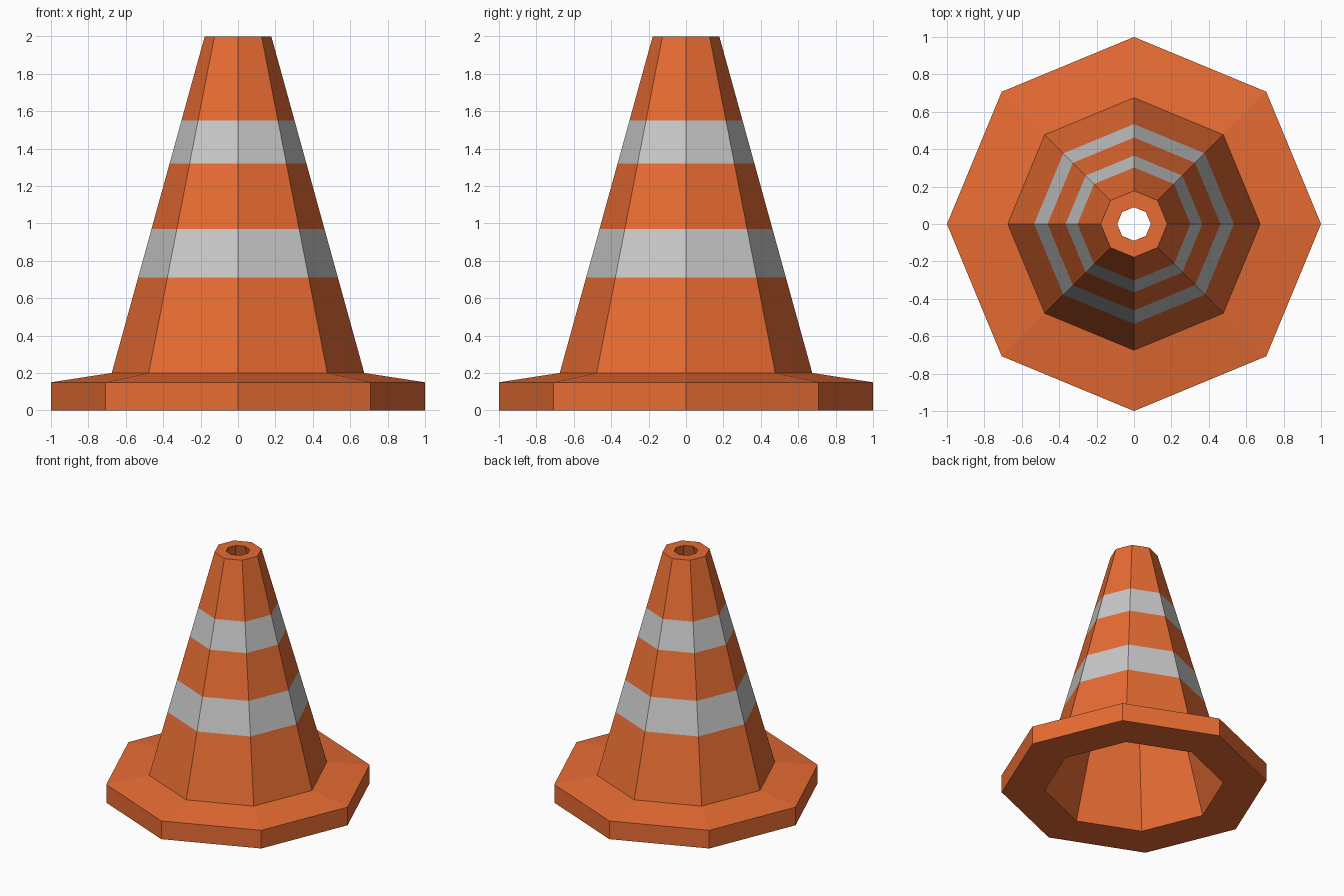
import bpy
import bmesh
from math import cos, sin, pi

cube = bpy.data.objects.get("Cube")
if cube:
    bpy.data.objects.remove(cube, do_unlink=True)

SIDES = 8


def make_material(name, rgb):
    mat = bpy.data.materials.new(name)
    mat.use_nodes = True
    color = (*rgb, 1.0)
    mat.diffuse_color = color
    mat.node_tree.nodes["Principled BSDF"].inputs["Base Color"].default_value = color
    return mat


orange = make_material("orange_plastic", (0.8, 0.15, 0.033))
grey = make_material("reflective_grey", (0.58, 0.58, 0.58))


def lathe(name, profile, materials, striped=()):
    """Spin an (r, z) profile into flat sides; striped lists grey segments."""
    bm = bmesh.new()
    rings = [[bm.verts.new((r * cos(2 * pi * i / SIDES), r * sin(2 * pi * i / SIDES), z))
              for i in range(SIDES)] for r, z in profile]
    for seg, (low, high) in enumerate(zip(rings, rings[1:])):
        for i in range(SIDES):
            j = (i + 1) % SIDES
            face = bm.faces.new((low[i], low[j], high[j], high[i]))
            face.material_index = int(seg in striped)
    mesh = bpy.data.meshes.new(name)
    bm.to_mesh(mesh)
    bm.free()
    for mat in materials:
        mesh.materials.append(mat)
    obj = bpy.data.objects.new(name, mesh)
    bpy.context.collection.objects.link(obj)
    return obj


# Base plate: underside ring, rim and sloped top
FOOT, NECK, TOP, HOLE = 0.675, 0.2, 0.178, 0.09
lathe("base_plate", [(FOOT, 0), (1, 0), (1, 0.15), (FOOT, NECK)], [orange])

# Cone: outer wall cut at the band heights, top rim, hollow inside
heights = [NECK, 0.71, 0.97, 1.32, 1.55, 2.0]
wall = [(FOOT + (TOP - FOOT) * (z - NECK) / (2 - NECK), z) for z in heights]
lathe("cone_body", wall + [(HOLE, 2.0), (FOOT, 0)], [orange, grey], striped=(1, 3))
